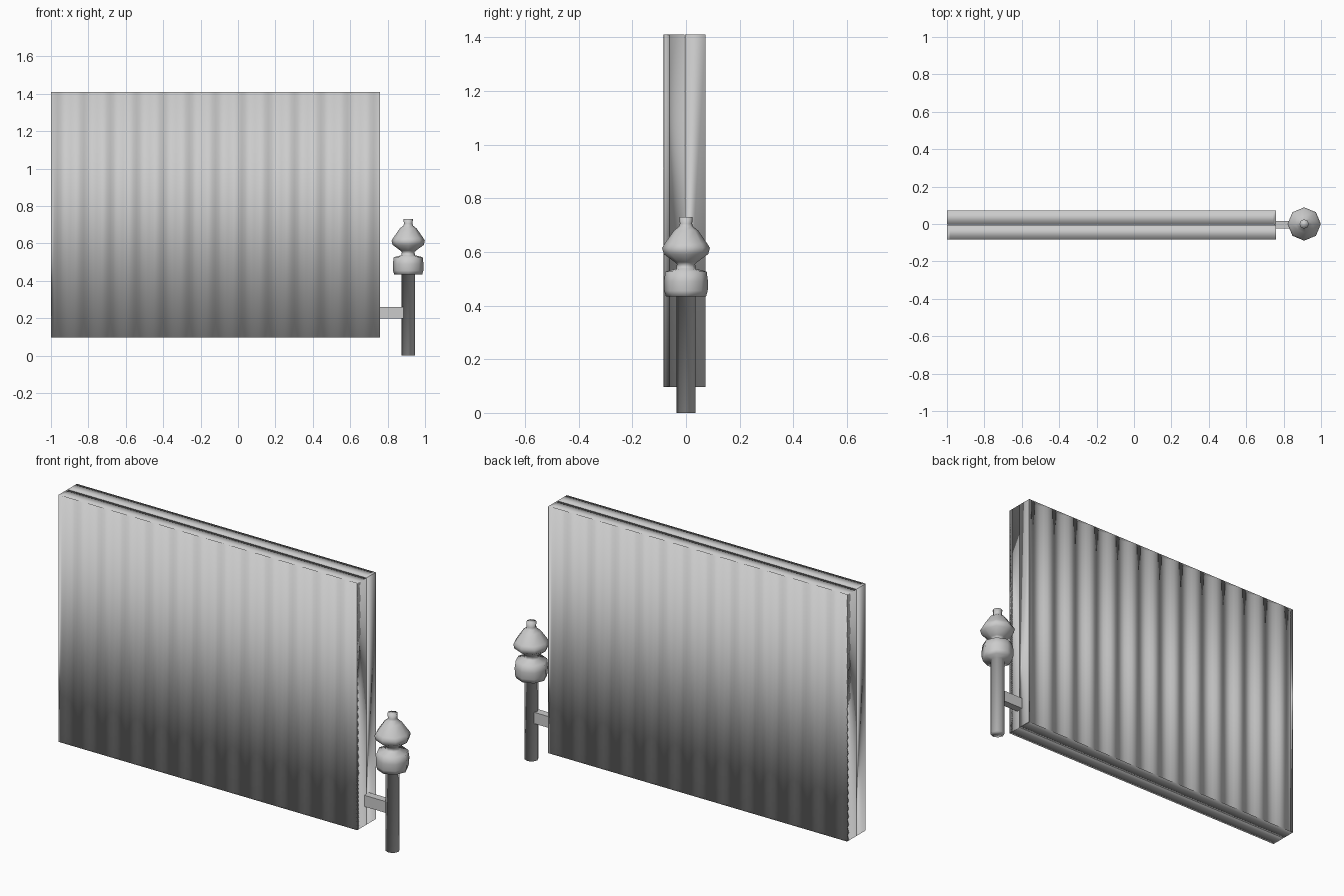
import bpy, bmesh, math
from mathutils import Vector

if "Cube" in bpy.data.objects:
    bpy.data.objects.remove(bpy.data.objects["Cube"])

X0, X1, ZB, ZT = -1.0, 0.76, 0.097, 1.41   # panel extents
Y_OUT, Y_IN = -0.083, -0.006               # outer face and inner face
PERIODS, DEPTH, RIM = 12.5, 0.022, 0.001   # flutes and thin end lip
XC, YC = (X0 + X1) / 2, -0.005             # radiator centre


def finish(name, bm, smooth=True):
    bmesh.ops.recalc_face_normals(bm, faces=bm.faces)
    for f in bm.faces:
        f.smooth = smooth
    me = bpy.data.meshes.new(name)
    bm.to_mesh(me)
    bm.free()
    ob = bpy.data.objects.new(name, me)
    bpy.context.collection.objects.link(ob)
    return ob


def panel(name, turn):
    """Fluted slab with soft rounded-looking normals at every border."""
    bm = bmesh.new()
    n = int(PERIODS * 8)
    k = 2 * math.pi * PERIODS
    loops, normals = [], []
    s = -1 if turn else 1
    for i in range(-1, n + 2):          # extra stations close the two ends
        t = min(max(i, 0), n) / n
        x = X0 + (X1 - X0) * t
        end = -1 if i < 0 else (1 if i > n else 0)
        yf = Y_OUT + 0.0004
        slope = 0
        if not end:
            yf += DEPTH * (0.5 - 0.5 * math.cos(k * t))
            slope = DEPTH * 0.5 * k / (X1 - X0) * math.sin(k * t)
        section = [(Y_IN, ZB, 1, -1), (Y_OUT, ZB, -1, -1), (yf, ZB + RIM, -1, -1),
                   (yf, ZT - RIM, -1, 1), (Y_OUT, ZT, -1, 1), (Y_IN, ZT, 1, 1)]
        loop = []
        for j, (y, z, ny, nz) in enumerate(section):
            nx = end if end else (slope if j in (2, 3) else 0)
            p, nv = Vector((x, y, z)), Vector((nx, ny, nz)).normalized()
            if turn:                    # half turn about the centre line
                p.x, p.y = 2 * XC - p.x, 2 * YC - p.y
                nv.x, nv.y = -nv.x, -nv.y
            loop.append(bm.verts.new(p))
            normals.append(nv)
        loops.append(loop)
    for a, b in zip(loops, loops[1:]):
        for j in range(6):
            m = (j + 1) % 6
            bm.faces.new((a[j], b[j], b[m], a[m]))
    for e in (loops[0], loops[-1]):
        bm.faces.new((e[0], e[1], e[4], e[5]))
        bm.faces.new((e[1], e[2], e[3], e[4]))
    ob = finish(name, bm)
    ob.data.normals_split_custom_set_from_vertices(normals)
    return ob


def lathe(name, profile, sides, x):
    bm = bmesh.new()
    rings = [[bm.verts.new((x + r * math.cos(2 * math.pi * k / sides),
                            r * math.sin(2 * math.pi * k / sides), z))
              for k in range(sides)] for r, z in profile]
    for a, b in zip(rings, rings[1:]):
        for k in range(sides):
            m = (k + 1) % sides
            bm.faces.new((a[k], a[m], b[m], b[k]))
    bm.faces.new(rings[0])
    bm.faces.new(rings[-1])
    return finish(name, bm)


# Two fluted panels, back to back
panel("front_panel", False)
panel("back_panel", True)

# Connecting arm from panel to valve
bm = bmesh.new()
bmesh.ops.create_cube(bm, size=1)
bmesh.ops.scale(bm, verts=bm.verts, vec=(0.14, 0.04, 0.06))
bmesh.ops.translate(bm, verts=bm.verts, vec=Vector((0.82, -0.003, 0.23)))
finish("connecting_arm", bm, False)

# Supply pipe and eight-sided valve head in one turned piece
lathe("supply_pipe_and_valve",
      [(0.035, 0.0), (0.035, 0.434), (0.075, 0.434), (0.081, 0.455),
       (0.082, 0.49), (0.077, 0.527), (0.036, 0.537), (0.034, 0.555),
       (0.042, 0.562), (0.083, 0.592), (0.089, 0.615), (0.08, 0.63),
       (0.045, 0.68), (0.026, 0.695), (0.023, 0.705), (0.025, 0.73)],
      8, 0.91)
